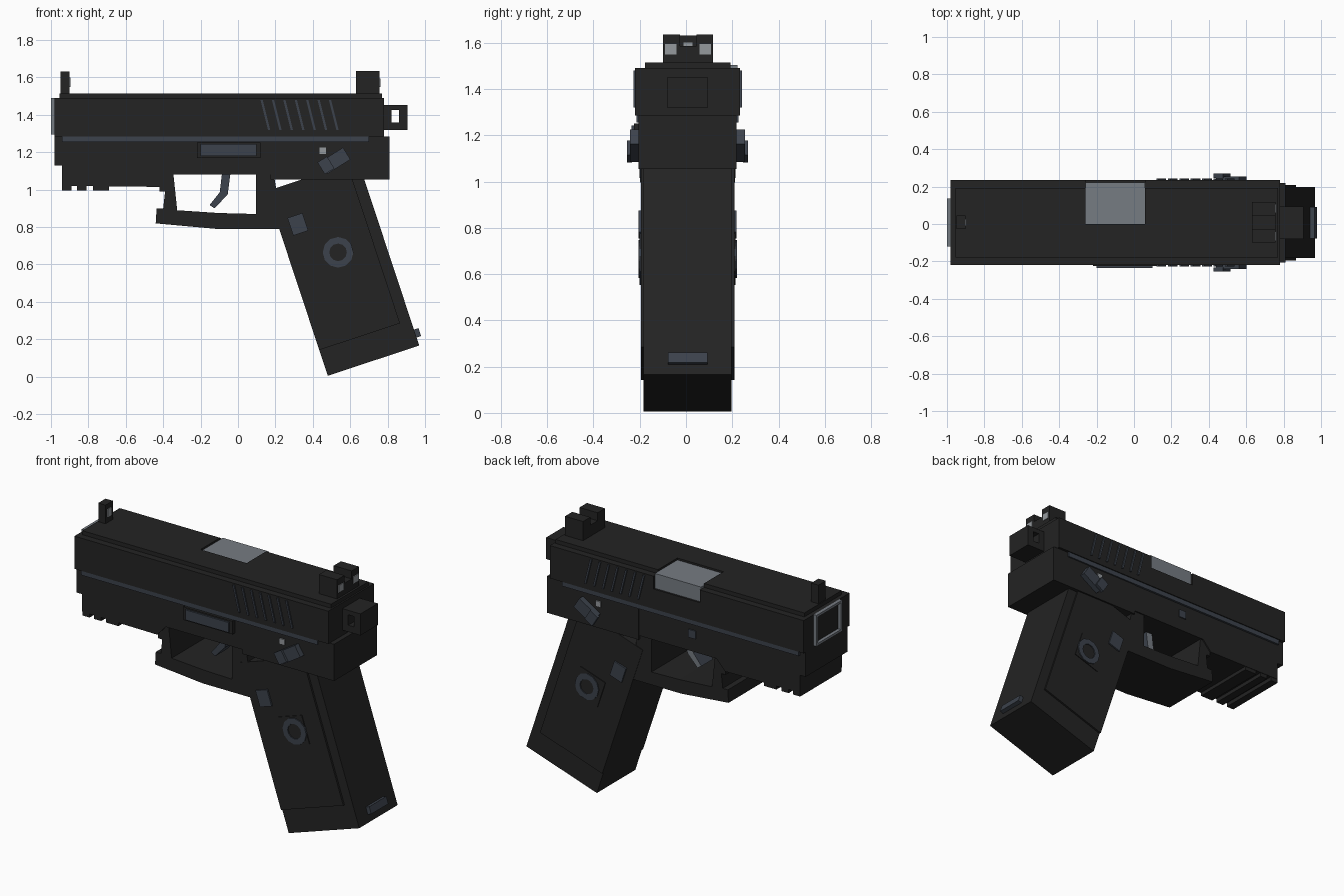
import bpy, bmesh, math
from mathutils import Vector

old = bpy.data.objects.get("Cube")
if old:
    bpy.data.objects.remove(old, do_unlink=True)


def material(name, r, g, b):
    m = bpy.data.materials.new(name)
    m.use_nodes = True
    m.diffuse_color = (r, g, b, 1)
    m.node_tree.nodes["Principled BSDF"].inputs["Base Color"].default_value = (r, g, b, 1)
    return m


BLACK = material("matte black", 0.017, 0.017, 0.017)
BLUE = material("blue steel", 0.045, 0.055, 0.072)
STEEL = material("bare steel", 0.18, 0.20, 0.225)
PALE = material("pale grey", 0.30, 0.32, 0.34)
MID = 0.007  # middle plane in y


def finish(name, bm, mats):
    bmesh.ops.recalc_face_normals(bm, faces=bm.faces)
    mesh = bpy.data.meshes.new(name)
    bm.to_mesh(mesh)
    bm.free()
    for m in mats:
        mesh.materials.append(m)
    ob = bpy.data.objects.new(name, mesh)
    bpy.context.collection.objects.link(ob)
    return ob


def place(a, b, t, axis):
    return (a, t, b) if axis == "y" else (t, a, b)


def prism(name, pts, lo, hi, mat, axis="y"):
    """Extrude a closed outline along y (outline in xz) or x (outline in yz)."""
    bm = bmesh.new()
    ends = [[bm.verts.new(place(a, b, t, axis)) for a, b in pts] for t in (lo, hi)]
    for end in ends:
        bm.faces.new(end)
    n = len(pts)
    for i in range(n):
        j = (i + 1) % n
        bm.faces.new((ends[0][i], ends[0][j], ends[1][j], ends[1][i]))
    return finish(name, bm, [mat])


def ring(name, outer, inner, lo, hi, mat, axis="y"):
    """Extrude the band between two outlines with equal point counts."""
    bm = bmesh.new()
    loops = [[bm.verts.new(place(a, b, t, axis)) for a, b in pts]
             for pts, t in ((outer, lo), (outer, hi), (inner, hi), (inner, lo))]
    n = len(outer)
    for k in range(4):
        p, q = loops[k], loops[(k + 1) % 4]
        for i in range(n):
            j = (i + 1) % n
            bm.faces.new((p[i], p[j], q[j], q[i]))
    return finish(name, bm, [mat])


def rect(a0, a1, b0, b1):
    return [(a0, b0), (a1, b0), (a1, b1), (a0, b1)]


def turned(cx, cz, w, h, degrees):
    c, s = math.cos(math.radians(degrees)), math.sin(math.radians(degrees))
    return [(cx + u * c - v * s, cz + u * s + v * c)
            for u, v in rect(-w / 2, w / 2, -h / 2, h / 2)]


def body(name, pts, half, mat=BLACK):
    return prism(name, pts, MID - half, MID + half, mat)


def pair(name, pts, near, far, mat):
    """The same plate on the right (-y) and left (+y) flanks."""
    prism("right_" + name, pts, MID - far, MID - near, mat)
    prism("left_" + name, pts, MID + near, MID + far, mat)


# Slide in three lengths, the middle one cut open for the ejection port
W, CAP = 0.227, 0.185
for part, x0, x1 in (("front", -0.98, -0.26), ("port", -0.26, 0.06), ("rear", 0.06, 0.78)):
    section = rect(MID - W, MID + W, 1.285, 1.49)
    top = MID + CAP
    if part == "port":
        section[2:3] = [(MID + W, 1.41), (0, 1.41), (0, 1.49)]
        top = 0
    prism(f"slide_{part}", section, x0, x1, BLACK, "x")
    a, b = max(x0, -0.955), min(x1, 0.77)
    prism(f"slide_cap_{part}", rect(MID - CAP, top, 1.49, 1.515), a, b, BLACK, "x")
prism("chamber_block", rect(0, 0.222, 1.41, 1.503), -0.26, 0.06, STEEL, "x")

# Muzzle surround
ring("muzzle_frame", rect(-0.12, 0.135, 1.295, 1.49), rect(-0.105, 0.12, 1.31, 1.475),
     -1.0, -0.98, STEEL, "x")

# Slanted rear grip cuts and long flank stripe
for i in range(7):
    x = 0.12 + i * 0.061
    pair(f"serration_{i + 1}",
         [(x, 1.48), (x + 0.012, 1.48), (x + 0.052, 1.32), (x + 0.04, 1.32)],
         0.225, 0.235, BLUE)
pair("stripe", rect(-0.94, 0.70, 1.255, 1.286), 0.205, 0.221, BLUE)

# Frame with accessory rail teeth
body("frame_front", [(-0.98, 1.285), (-0.98, 1.13), (-0.94, 1.13), (-0.94, 1.02),
                     (-0.42, 1.015), (-0.36, 1.08), (0.18, 1.08), (0.18, 1.285)], 0.208)
body("frame_rear", rect(0.175, 0.81, 1.055, 1.285), 0.212)
for i, (x0, x1) in enumerate(((-0.94, -0.89), (-0.86, -0.81), (-0.775, -0.69))):
    body(f"rail_tooth_{i + 1}", rect(x0, x1, 0.995, 1.03), 0.205)

# Trigger guard as one bent strap
body("trigger_guard", [(-0.42, 1.08), (-0.42, 0.99), (-0.39, 0.99), (-0.40, 0.90), (-0.435, 0.90),
                       (-0.44, 0.82), (-0.11, 0.79), (0.24, 0.79), (0.19, 1.09), (0.095, 1.09),
                       (0.095, 0.87), (-0.10, 0.875), (-0.325, 0.89), (-0.345, 1.08)], 0.2)

# Trigger, with its left face in bare steel
trigger = prism("trigger", [(-0.085, 1.09), (-0.04, 1.09), (-0.055, 0.975), (-0.125, 0.90),
                            (-0.152, 0.918), (-0.098, 0.985)], -0.05, 0.065, BLUE)
trigger.data.materials.append(STEEL)
for f in trigger.data.polygons:
    if f.normal.y > 0.5:
        f.material_index = 1

# Raked grip, laid out along its own width (u) and height (v)
TILT = math.radians(18.3)
U = Vector((math.cos(TILT), math.sin(TILT)))
V = Vector((-math.sin(TILT), math.cos(TILT)))


def grip_rect(u0, u1, v0, v1):
    return [tuple(Vector((0.48, 0.005)) + U * u + V * v) for u, v in rect(u0, u1, v0, v1)]


body("grip", grip_rect(0, 0.515, 0, 1.04), 0.19)
pair("grip_panel", grip_rect(0, 0.455, 0.145, 1.04), 0.18, 0.202, BLACK)
body("magazine_catch", grip_rect(0.51, 0.54, 0.045, 0.09), 0.085, BLUE)

# Grip button and plain ring ornament
pair("grip_button", turned(0.32, 0.815, 0.085, 0.10, 18.3), 0.19, 0.212, BLUE)
pair("ornament_plate", turned(0.523, 0.665, 0.18, 0.175, 18.3), 0.195, 0.207, BLACK)


def circle(r):
    return [(0.535 + r * math.cos(math.tau * i / 12), 0.665 + r * math.sin(math.tau * i / 12))
            for i in range(12)]


for side, s in (("right", -1), ("left", 1)):
    lo, hi = sorted((MID + s * 0.2, MID + s * 0.213))
    ring(f"{side}_ornament_ring", circle(0.082), circle(0.047), lo, hi, BLUE)

# Controls on the flanks
prism("slide_stop_base", rect(-0.22, 0.12, 1.17, 1.252), -0.225, -0.19, BLACK)
prism("slide_stop", rect(-0.20, 0.10, 1.18, 1.243), -0.236, -0.2, BLUE)
prism("takedown_pin", rect(-0.22, -0.17, 1.165, 1.215), 0.2, 0.222, BLUE)
pair("safety_lever", turned(0.52, 1.155, 0.145, 0.075, 32), 0.205, 0.248, BLUE)
pair("safety_thumb_tab", turned(0.47, 1.13, 0.06, 0.075, 32), 0.24, 0.262, BLUE)
pair("lever_pin", rect(0.435, 0.47, 1.19, 1.225), 0.2, 0.22, PALE)

# Square loop hammer
ring("hammer", rect(0.78, 0.905, 1.318, 1.453), rect(0.82, 0.862, 1.36, 1.425),
     -0.08, 0.093, BLACK)

# Sights with pale aiming marks
prism("front_sight", rect(-0.95, -0.90, 1.51, 1.632), -0.027, 0.045, BLACK)
prism("front_sight_mark", rect(-0.01, 0.028, 1.55, 1.60), -0.901, -0.896, PALE, "x")
prism("rear_sight", [(-0.10, 1.51), (0.117, 1.51), (0.117, 1.635), (0.045, 1.635), (0.045, 1.585),
                     (-0.027, 1.585), (-0.027, 1.635), (-0.10, 1.635)], 0.632, 0.757, BLACK, "x")
for side, y in (("right", -0.09), ("left", 0.058)):
    prism(f"{side}_rear_sight_mark", rect(y, y + 0.05, 1.55, 1.595), 0.756, 0.762, PALE, "x")
